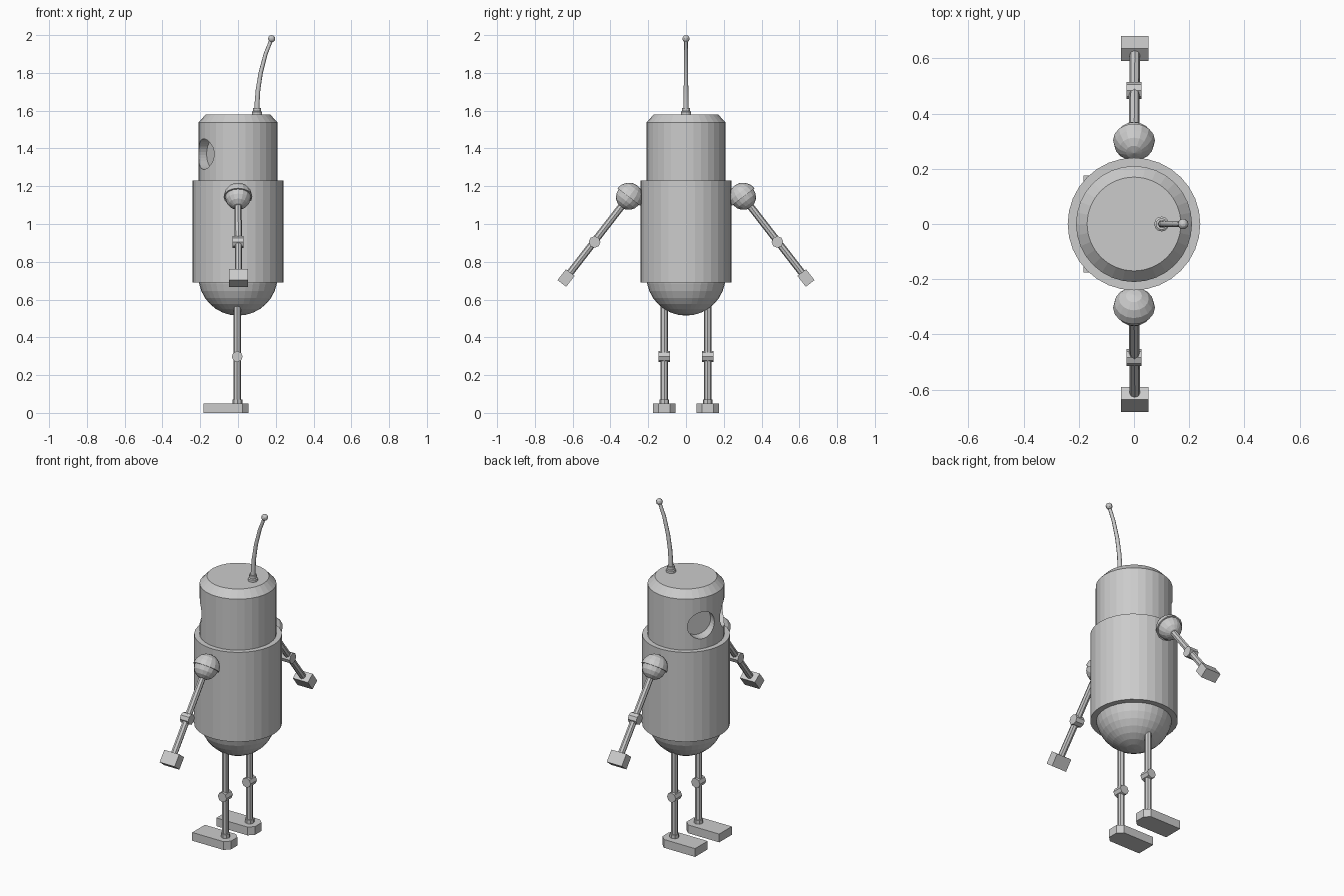
import bpy, bmesh, math
from mathutils import Vector, Matrix

if "Cube" in bpy.data.objects:
    bpy.data.objects.remove(bpy.data.objects["Cube"])

GREY = bpy.data.materials.new("plain grey")
GREY.diffuse_color = (0.6, 0.6, 0.6, 1)
GREY.use_nodes = True
GREY.node_tree.nodes["Principled BSDF"].inputs["Base Color"].default_value = GREY.diffuse_color


def finish(name, bm):
    bmesh.ops.remove_doubles(bm, verts=bm.verts, dist=1e-5)
    bmesh.ops.recalc_face_normals(bm, faces=bm.faces)
    me = bpy.data.meshes.new(name)
    bm.to_mesh(me)
    bm.free()
    me.materials.append(GREY)
    ob = bpy.data.objects.new(name, me)
    bpy.context.collection.objects.link(ob)
    return ob


def lathe(name, profile, sides, origin=(0, 0, 0), axis=(0, 0, 1)):
    """Spin (radius, height) points about an axis through origin."""
    rot = Vector((0, 0, 1)).rotation_difference(Vector(axis)).to_matrix()
    bm = bmesh.new()
    rings = []
    for r, h in profile:
        rings.append([bm.verts.new(Vector(origin) + rot @ Vector(
            (r * math.cos(2 * math.pi * i / sides), r * math.sin(2 * math.pi * i / sides), h)))
            for i in range(sides)])
    for a, b in zip(rings, rings[1:]):
        for i in range(sides):
            j = (i + 1) % sides
            bm.faces.new((a[i], a[j], b[j], b[i]))
    for ring, (r, h) in ((rings[0], profile[0]), (rings[-1], profile[-1])):
        if r > 0:
            bm.faces.new(ring)
    return finish(name, bm)


def rod(name, a, b, r, sides=8):
    a, b = Vector(a), Vector(b)
    return lathe(name, [(r, 0), (r, (b - a).length)], sides, a, (b - a).normalized())


def arc(r, a0, a1, n, z=0):
    """Profile points on a circle, by latitude in degrees."""
    pts = []
    for i in range(n + 1):
        a = math.radians(a0 + (a1 - a0) * i / n)
        pts.append((max(0, r * math.cos(a)), z + r * math.sin(a)))
    return pts


# Inner capsule: round bottom, straight head, chamfered flat top
head = lathe("head_and_core", arc(0.21, -90, 0, 8, 0.725) + [(0.21, 1.537), (0.17, 1.58)], 32)

# Two round eye recesses on the -x side
for s in (-1, 1):
    d = Vector((-math.cos(math.radians(30)), s * math.sin(math.radians(30)), 0))
    c = Vector((0, 0, 1.37))
    cutter = rod("eye_cutter", c + d * 0.145, c + d * 0.3, 0.081, 32)
    cutter.hide_render = True
    mod = head.modifiers.new("eye", 'BOOLEAN')
    mod.operation = 'DIFFERENCE'
    mod.solver = 'EXACT'
    mod.object = cutter
    bpy.context.view_layer.objects.active = head
    bpy.ops.object.modifier_apply(modifier=mod.name)
    bpy.data.objects.remove(cutter)

# Body sleeve
lathe("body_sleeve", [(0.2, 0.69), (0.24, 0.69), (0.24, 1.23), (0.2, 1.23)], 32)

# Antenna: collar, bent tapering wire, ball tip
lathe("antenna_collar", [(0.027, 1.575), (0.027, 1.594), (0.021, 1.598), (0.021, 1.615)], 12, (0.1, 0, 0))
cu = bpy.data.curves.new("antenna_wire", 'CURVE')
cu.dimensions = '3D'
cu.bevel_depth = 0.012
cu.bevel_resolution = 2
cu.use_fill_caps = True
path = [(0.1, 1.58), (0.101, 1.64), (0.106, 1.71), (0.12, 1.8), (0.146, 1.9), (0.178, 1.98)]
sp = cu.splines.new('POLY')
sp.points.add(len(path) - 1)
for i, (p, (x, z)) in enumerate(zip(sp.points, path)):
    p.co = (x, 0, z, 1)
    p.radius = 1.15 - 0.07 * i
cu.materials.append(GREY)
bpy.context.collection.objects.link(bpy.data.objects.new("antenna_wire", cu))
lathe("antenna_tip", arc(0.019, -90, 90, 6), 12, (0.178, 0, 1.981))

for s, side in ((-1, "right"), (1, "left")):
    # Arm: shoulder ball, cap, rods, elbow and box hand
    shoulder = Vector((0, s * 0.303, 1.143))
    hand = Vector((0.003, s * 0.635, 0.714))
    d = (hand - shoulder).normalized()
    lathe(side + "_shoulder_ball", arc(0.068, -90, 90, 8), 16, shoulder, d)
    lathe(side + "_shoulder_cap", arc(0.076, 0, 90, 4), 16, shoulder, -d)
    rod(side + "_arm", shoulder, hand, 0.019)
    elbow = Vector((0, s * 0.484, 0.905))
    rod(side + "_elbow", elbow - Vector((0.028, 0, 0)), elbow + Vector((0.028, 0, 0)), 0.031)
    bm = bmesh.new()
    bmesh.ops.create_cube(bm, size=1)
    ang = math.atan2(-d.y, d.z) - math.pi
    bm.transform(Matrix.Translation(hand) @ Matrix.Rotation(ang, 4, 'X')
                 @ Matrix.Diagonal((0.1, 0.058, 0.073, 1)))
    finish(side + "_hand", bm)

    # Leg: rod, knee, ankle collar
    y = s * 0.115
    rod(side + "_leg", (-0.004, y, 0.04), (-0.004, y, 0.6), 0.019)
    rod(side + "_knee", (-0.004, y - 0.03, 0.298), (-0.004, y + 0.03, 0.298), 0.029)
    rod(side + "_ankle", (-0.003, y, 0.045), (-0.003, y, 0.072), 0.026)

    # Foot: slab with clipped heel corners
    bm = bmesh.new()
    outline = [(-0.183, -0.06), (0.025, -0.06), (0.055, -0.031),
               (0.055, 0.031), (0.025, 0.06), (-0.183, 0.06)]
    f = bm.faces.new([bm.verts.new((px, y + py, 0)) for px, py in outline])
    ext = bmesh.ops.extrude_face_region(bm, geom=[f], use_keep_orig=True)
    bmesh.ops.translate(bm, vec=(0, 0, 0.05),
                        verts=[v for v in ext["geom"] if isinstance(v, bmesh.types.BMVert)])
    finish(side + "_foot", bm)
